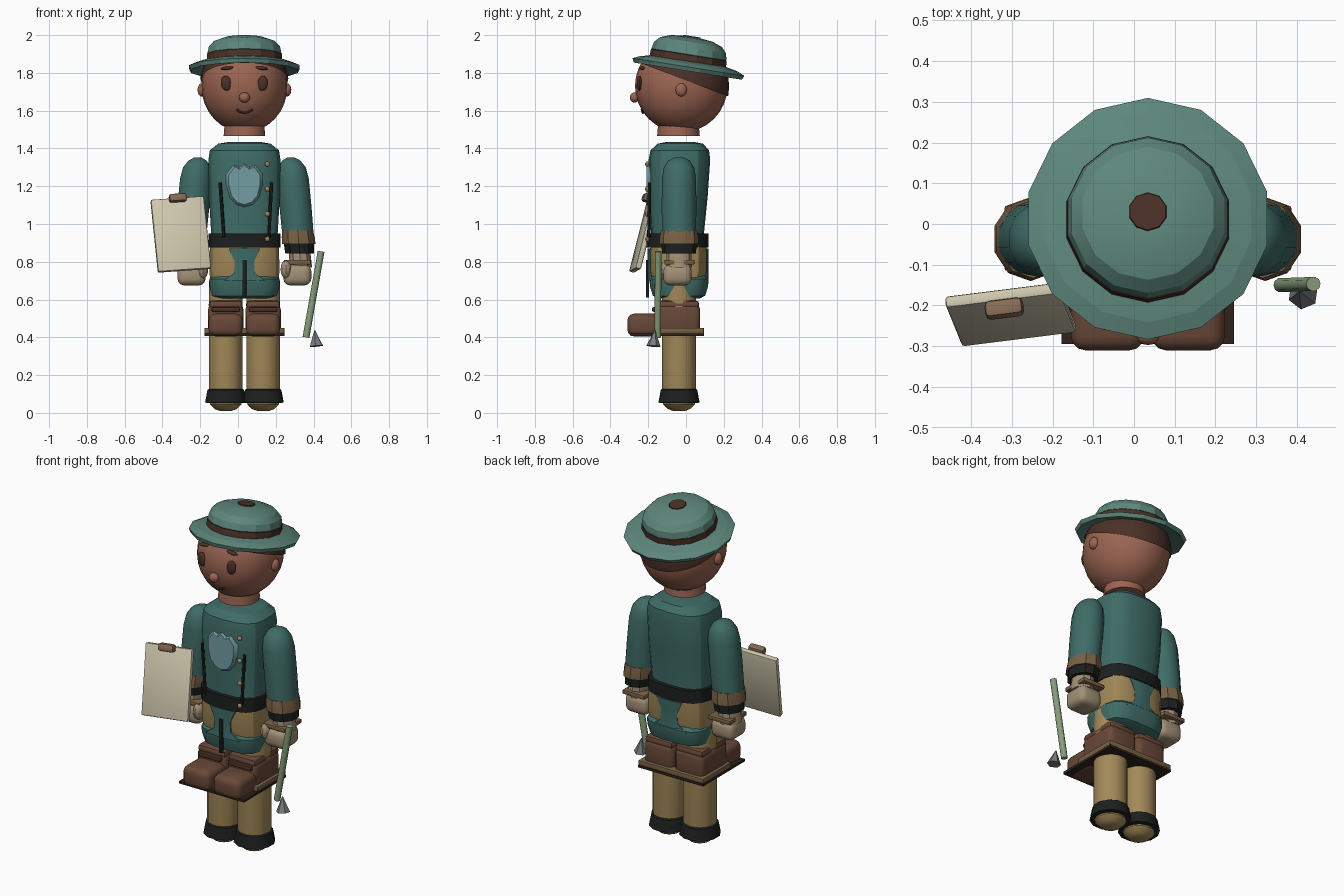
import bpy, bmesh, math
from mathutils import Vector, Matrix

if "Cube" in bpy.data.objects:
    bpy.data.objects.remove(bpy.data.objects["Cube"])

CX, CY = 0.034, -0.037          # body axis
COL = dict(teal=(.05, .15, .135), hat=(.11, .24, .2), skin=(.33, .13, .085), hair=(.07, .03, .02),
           brown=(.14, .065, .04), tan=(.36, .25, .1), cuff=(.19, .12, .06), black=(.012, .014, .014),
           hand=(.36, .28, .18), board=(.62, .57, .42), clip=(.24, .15, .09), blue=(.17, .34, .37),
           gold=(.4, .22, .09), green=(.24, .34, .2), grey=(.2, .21, .22), pant=(.03, .015, .01))
MATS = {}


def mat(c):
    if c not in MATS:
        MATS[c] = bpy.data.materials.new(c)
        MATS[c].diffuse_color = (*COL[c], 1)
    return MATS[c]


def finish(bm, name, c, smooth=35, M=None):
    bmesh.ops.recalc_face_normals(bm, faces=bm.faces)
    me = bpy.data.meshes.new(name)
    bm.to_mesh(me)
    bm.free()
    if M is not None:
        me.transform(M)
    ob = bpy.data.objects.new(name, me)
    bpy.context.collection.objects.link(ob)
    me.materials.append(mat(c))
    if smooth:
        bpy.ops.object.select_all(action='DESELECT')
        ob.select_set(True)
        bpy.context.view_layer.objects.active = ob
        bpy.ops.object.shade_smooth_by_angle(angle=math.radians(smooth))
    return ob


def loft(name, rings, c, n=16, smooth=35, M=None, power=1.0):
    """Stack of elliptical rings (x, y, z, rx, ry); power < 1 squares them off."""
    bm = bmesh.new()
    loops = []
    for x, y, z, rx, ry in rings:
        loop = []
        for i in range(n):
            a = 2 * math.pi * (i + .5) / n
            ca, sa = math.cos(a), math.sin(a)
            loop.append(bm.verts.new((x + rx * math.copysign(abs(ca) ** power, ca),
                                      y + ry * math.copysign(abs(sa) ** power, sa), z)))
        loops.append(loop)
    for p, q in zip(loops, loops[1:]):
        for i in range(n):
            bm.faces.new((p[i], p[(i + 1) % n], q[(i + 1) % n], q[i]))
    bm.faces.new(loops[0][::-1])
    bm.faces.new(loops[-1])
    return finish(bm, name, c, smooth, M)


def turned(x, y, prof):
    return [(x, y, z, r, r) for z, r in prof]


def box(name, x, y, z, c, bevel=.01, M=None, seg=2):
    """Bevelled box from (min, max) ranges."""
    bm = bmesh.new()
    bmesh.ops.create_cube(bm, size=1)
    for v in bm.verts:
        v.co = [r[0] + (k + .5) * (r[1] - r[0]) for k, r in zip(v.co, (x, y, z))]
    if bevel:
        bmesh.ops.bevel(bm, geom=bm.edges[:], offset=bevel, segments=seg, affect='EDGES', profile=.5)
    return finish(bm, name, c, 35, M)


def ball(name, loc, r, c, u=16, v=10, cuts=(), rot=0):
    """Ellipsoid, optionally trimmed by planes (point, normal of the removed side)."""
    bm = bmesh.new()
    bmesh.ops.create_uvsphere(bm, u_segments=u, v_segments=v, radius=1)
    M = Matrix.Translation(loc) @ Matrix.Rotation(rot, 4, 'Y') @ Matrix.Diagonal((*r, 1))
    bmesh.ops.transform(bm, matrix=M, verts=bm.verts)
    for p, nrm in cuts:
        bmesh.ops.bisect_plane(bm, geom=bm.verts[:] + bm.edges[:] + bm.faces[:],
                               plane_co=p, plane_no=nrm, clear_outer=True)
    return finish(bm, name, c)


def rod(name, a, b, r1, r2, c, n=8):
    a, b = Vector(a), Vector(b)
    d = b - a
    M = Matrix.Translation((a + b) / 2) @ d.to_track_quat('Z', 'Y').to_matrix().to_4x4()
    bm = bmesh.new()
    bmesh.ops.create_cone(bm, cap_ends=True, segments=n, radius1=r1, radius2=r2, depth=d.length)
    return finish(bm, name, c, 50, M)


# head, hair and neck
HC, HR = Vector((CX, -.025, 1.73)), Vector((.228, .245, .245))
tilt = Matrix.Rotation(math.radians(-9), 4, 'X')
hat_up = tilt.to_3x3() @ Vector((0, 0, 1))
hat_at = Vector((CX, .008, 1.85))
ball('head', HC, HR, 'skin', 24, 16, [(hat_at, hat_up)])
ball('hair', HC, HR * 1.035, 'hair', 24, 16,
     [(hat_at, hat_up), (Vector((CX, -.025, 1.77)), Vector((0, -.38, -1)).normalized())])
loft('neck', turned(CX, -.04, [(1.465, .113), (1.56, .105)]), 'skin', 14)


# face
def on_face(dx, z):
    dz = z - HC.z
    return HC.y - HR.y * math.sqrt(1 - (dx / HR.x) ** 2 - (dz / HR.z) ** 2)


for s, side in ((-1, 'left'), (1, 'right')):
    ball(side + '_eye', (CX + s * .096, on_face(.096, 1.745), 1.745), (.029, .014, .04), 'hair', rot=s * .15)
    ball(side + '_brow', (CX + s * .09, on_face(.09, 1.825) - .003, 1.825), (.036, .014, .009), 'hair', rot=s * .12)
    ball(side + '_ear', (CX + s * .226, -.025, 1.71), (.022, .03, .035), 'skin')
ball('nose', (CX, -.272, 1.67), (.029, .025, .027), 'skin')
for i in range(-3, 3):
    p, q = [(CX + k * .014, on_face(k * .014, 1.588 + .002 * k * k) - .003, 1.588 + .002 * k * k) for k in (i, i + 1)]
    rod('mouth', p, q, .006, .006, 'hair', 6)

# hat
HM = Matrix.Translation(hat_at) @ tilt
loft('hat_brim', turned(0, .008, [(-.012, .19), (-.04, .29), (-.018, .3), (0, .26), (.015, .19)]), 'hat', 14, 12, HM)
loft('hat_band', turned(0, 0, [(.0, .205), (.045, .203)]), 'hair', 14, 12, HM)
loft('hat_crown', turned(0, 0, [(.04, .19), (.048, .201), (.085, .193), (.115, .165), (.135, .11), (.141, .05)]),
     'hat', 14, 20, HM)
loft('hat_button', turned(0, 0, [(.135, .05), (.146, .046)]), 'hair', 10, 20, HM)

# jacket body, belt
loft('jacket', [(CX, y, z, rx, ry) for z, y, rx, ry in (
    (.86, -.045, .185, .145), (.95, -.045, .178, .14), (1.15, -.04, .19, .155), (1.34, -.035, .193, .163),
    (1.39, -.033, .185, .155), (1.425, -.03, .14, .12), (1.435, -.03, .08, .07))], 'teal', 18, 25, None, .7)
loft('belt', [(CX, -.045, z, .193, .163) for z in (.875, .95)], 'black', 18, 25, None, .7)

# badge: shield with a scalloped top
bm = bmesh.new()
outline = [(0, .13), (.03, .105), (.06, .12), (.098, .07), (.098, .01), (.08, -.06), (.045, -.1)]
pts = outline + [(0, -.115)] + [(-x, z) for x, z in outline[:0:-1]]
rim, top = [[bm.verts.new((CX + k * x, y, 1.2 + k * z)) for x, z in pts] for k, y in ((1, -.185), (.85, -.208))]
for i in range(len(pts)):
    j = (i + 1) % len(pts)
    bm.faces.new((rim[i], rim[j], top[j], top[i]))
bm.faces.new(top)
bm.faces.new(rim[::-1])
finish(bm, 'badge', 'blue', 50)

# buttons and straps
for z in (1.317, 1.185, 1.053, .92):
    ball('button', (.155, -.205, z), (.014, .012, .014), 'gold', 10, 6)
rod('left_strap', (-.095, -.197, 1.22), (-.075, -.197, .93), .009, .009, 'black', 6)
rod('right_strap', (.178, -.193, 1.22), (.163, -.197, .93), .009, .009, 'black', 6)

# hips: trousers and teal seat
loft('trouser_hips', [(CX, -.04, z, r, d) for z, r, d in ((.68, .18, .13), (.75, .188, .15), (.88, .185, .15))],
     'tan', 16, 30, None, .6)
loft('hip_seat', [(CX, -.037, z, r, d) for z, r, d in (
    (.605, .14, .11), (.62, .175, .14), (.67, .187, .156), (.71, .188, .158), (.73, .17, .14))],
     'teal', 16, 40, None, .6)
for y in (-.19, .105):
    loft('hip_flap', [(CX, y, z, w, .014) for z, w in ((.7, .12), (.74, .06), (.8, .055), (.87, .09))], 'teal', 8, 30)
box('belt_tail', (CX - .01, CX + .01), (-.212, -.195), (.61, .81), 'black', .003)

for s, side in ((-1, 'left'), (1, 'right')):
    # arm: sleeve, cuffs, wrist and hand
    def arm(part, c, prof, n=12, dy=0):
        loft(f'{side}_{part}', [(CX + s * (.283 - .09 * (z - .95)), CY + dy, z, r, q) for z, r, q in prof], c, n)
    arm('sleeve', 'teal', [(.93, .085, .09), (1.1, .087, .092), (1.24, .086, .09), (1.3, .075, .08),
                           (1.335, .05, .058), (1.352, .02, .025)], 14)
    arm('cuff', 'cuff', [(.895, .093, .103), (.93, .092, .102), (.965, .086, .096)], 10)
    arm('wrist_band', 'black', [(.845, .08, .09), (.9, .084, .094)], 10)
    arm('wrist', 'hand', [(.77, .062, .068), (.855, .06, .065)], 10)
    hx = CX + s * .28
    box(side + '_glove_edge', (hx - .072, hx + .072), (-.115, .045), (.785, .81), 'cuff', .006)
    box(side + '_hand', (hx - .074, hx + .074), (-.12, .03), (.675, .785), 'hand', .035, None, 3)
    ball(side + '_thumb', (hx - s * .06, -.1, .76), (.03, .035, .05), 'hand', 10, 8)
    # leg and ankle band
    lx = CX + s * .099
    loft(side + '_leg', turned(lx, CY, [(.01, .03), (.02, .06), (.045, .085), (.09, .091), (.7, .091)]), 'tan', 16)
    loft(side + '_ankle_band', turned(lx, CY, [(.052, .098), (.055, .113), (.122, .1), (.127, .092)]), 'black', 12)
    # boot: shaft, collar, toe
    box(side + '_boot_shaft', (lx - .094, lx + .094), (-.165, .075), (.42, .575), 'brown', .03, None, 3)
    box(side + '_boot_collar', (lx - .09, lx + .09), (-.16, .07), (.55, .595), 'brown', .018)
    box(side + '_boot_strap', (lx - .075, lx + .075), (-.18, -.15), (.535, .56), 'hair', .008)
    box(side + '_boot_toe', (lx - .09, lx + .09), (-.31, -.11), (.405, .525), 'brown', .035, None, 3)

# shared sole plates
box('sole_plate', (-.178, .246), (-.295, .095), (.408, .422), 'pant', 0)
box('sole_rim', (-.178, .246), (-.17, .095), (.422, .45), 'cuff', .004)

# clipboard
u = Vector((.28, .035, .02)).normalized()
v = Vector((-.025, .1, .39)).normalized()
w = u.cross(v).normalized()
v = w.cross(u)
BM = Matrix((u, v, w)).transposed().to_4x4()
BM.translation = (-.303, -.222, .945)
box('clipboard', (-.142, .142), (-.198, .198), (-.015, .015), 'board', .008, BM)
box('clipboard_clip', (-.047, .047), (.17, .213), (.012, .055), 'clip', .012, BM)

# green rod with a loose cone tip
rod('rod', (.36, -.15, .4), (.44, -.147, .855), .018, .018, 'green', 10)
rod('cone_tip', (.415, -.172, .353), (.406, -.165, .438), .038, .002, 'grey', 6)

for m in bpy.data.materials:
    if m.users and not m.is_grease_pencil:
        m.use_nodes = True
        m.node_tree.nodes["Principled BSDF"].inputs["Base Color"].default_value = m.diffuse_color
